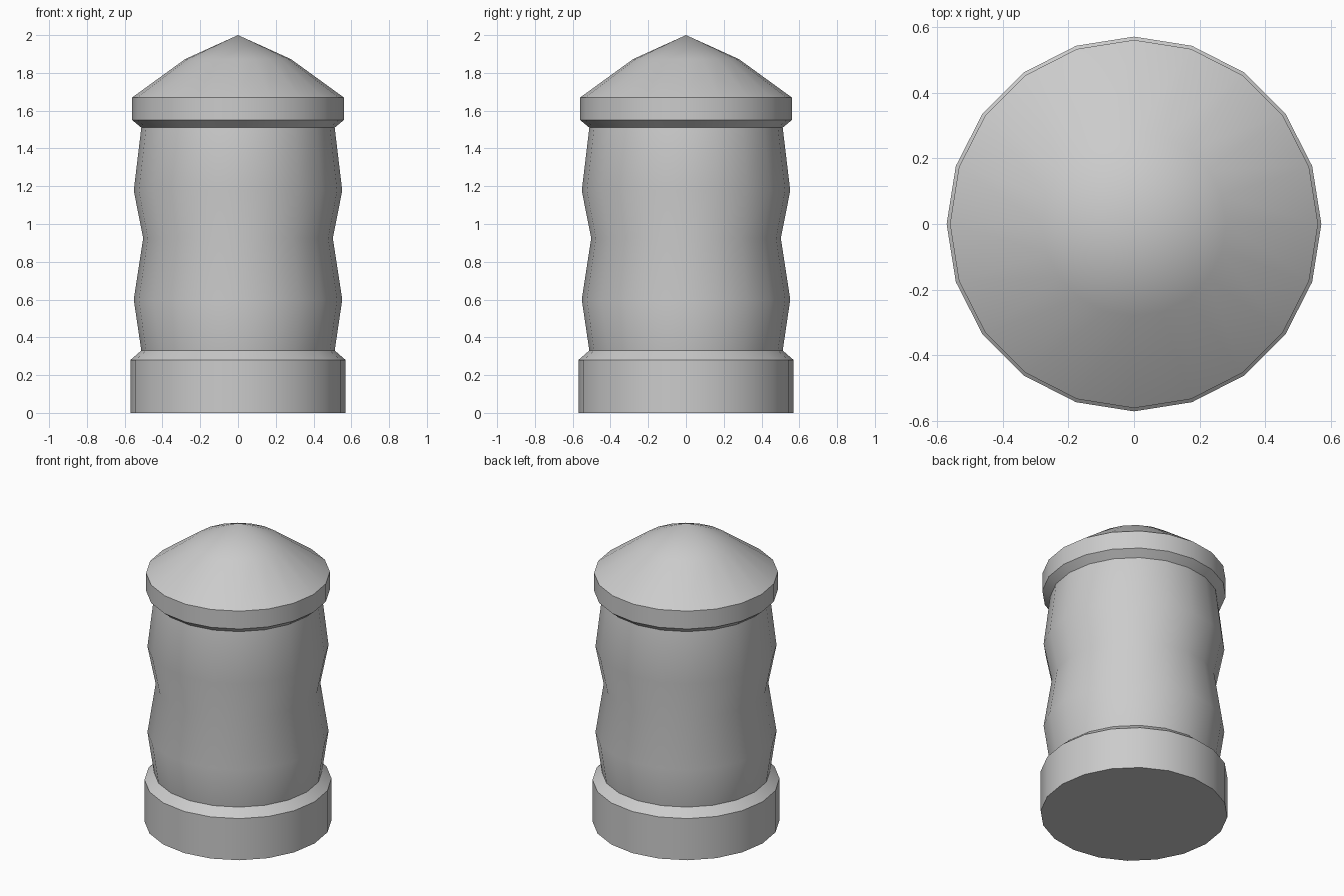
import bpy
import bmesh
import math

if "Cube" in bpy.data.objects:
    bpy.data.objects.remove(bpy.data.objects["Cube"])

SIDES = 20


def lathe(name, profile):
    """Revolve a (radius, z) profile around z; parts meet at open seams."""
    bm = bmesh.new()
    rings = []
    for r, z in profile:
        if r == 0:
            rings.append([bm.verts.new((0, 0, z))] * SIDES)
        else:
            angles = [2 * math.pi * i / SIDES for i in range(SIDES)]
            rings.append([bm.verts.new((r * math.cos(a), r * math.sin(a), z)) for a in angles])
    for low, high in zip(rings, rings[1:]):
        for i in range(SIDES):
            j = (i + 1) % SIDES
            corners = [low[i], low[j], high[j], high[i]]
            bm.faces.new(list(dict.fromkeys(corners)))
    # Flat underside where the part stands on the ground
    if profile[0][1] == 0:
        bm.faces.new(rings[0][::-1])
    mesh = bpy.data.meshes.new(name)
    bm.to_mesh(mesh)
    bm.free()
    obj = bpy.data.objects.new(name, mesh)
    bpy.context.collection.objects.link(obj)
    bpy.ops.object.select_all(action='DESELECT')
    obj.select_set(True)
    bpy.context.view_layer.objects.active = obj
    bpy.ops.object.shade_smooth_by_angle(angle=math.radians(30))
    return obj


# Plinth with bevelled shoulder
lathe("base", [(0.57, 0), (0.57, 0.28), (0.512, 0.33)])

# Double-bulged body with a waist
lathe("body", [(0.512, 0.33), (0.552, 0.6), (0.502, 0.925), (0.552, 1.177), (0.512, 1.51)])

# Overhanging rim and pointed lid
lathe("cap", [(0.512, 1.51), (0.56, 1.55), (0.56, 1.67), (0.28, 1.873), (0, 2)])
